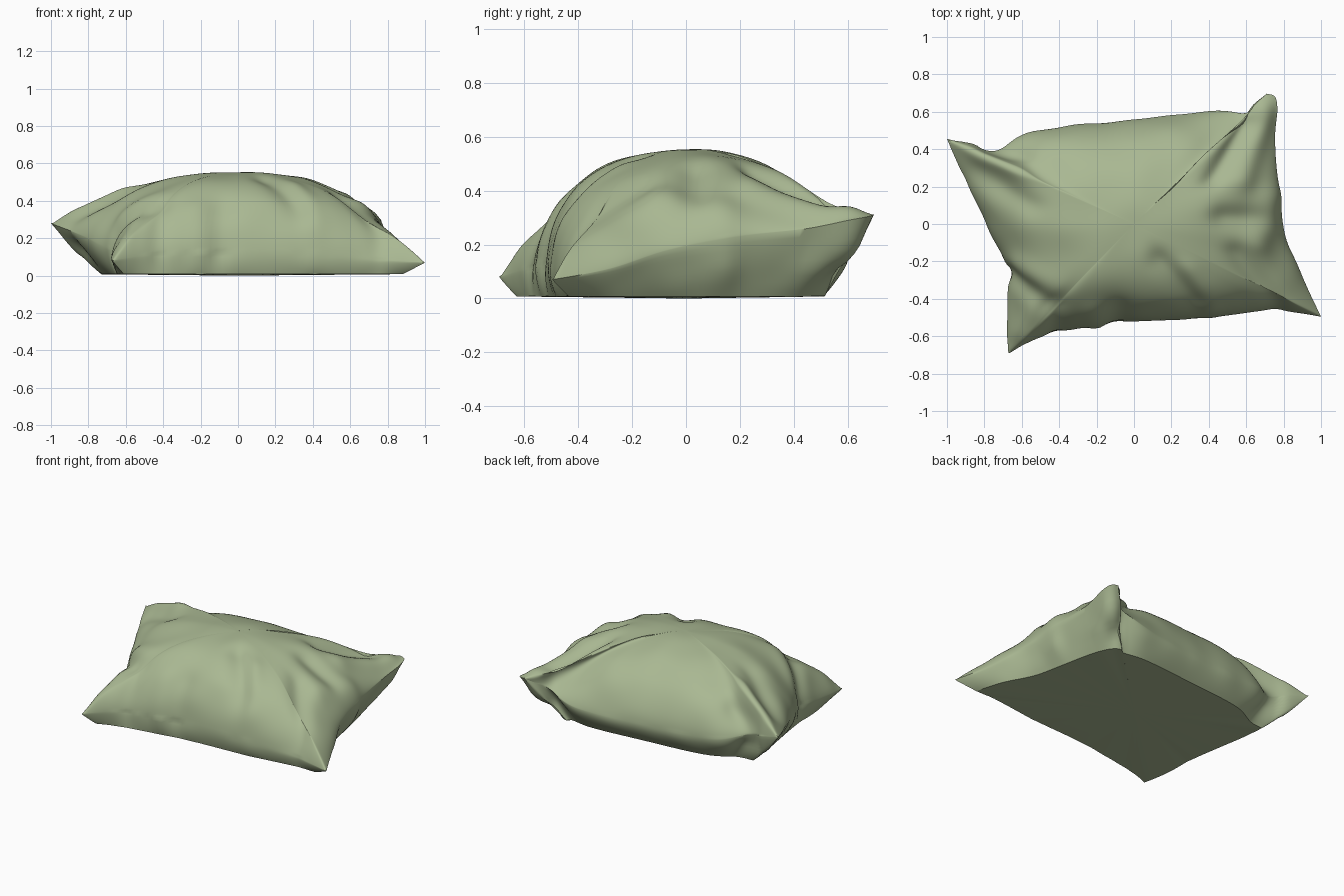
import bpy, bmesh, math
from mathutils import Vector, noise

default = bpy.data.objects.get("Cube")
if default:
    bpy.data.objects.remove(default)

fabric = bpy.data.materials.new("sage_fabric")
fabric.use_nodes = True
colour = (0.40, 0.48, 0.29, 1)
fabric.diffuse_color = colour
fabric.node_tree.nodes["Principled BSDF"].inputs["Base Color"].default_value = colour

# Seam knots: x, y, height, footprint scale, dome exponent (high is pointed, low is round)
front_left = (-.67, -.69, .08, .91, .95)
front_right = (1, -.495, .07, .88, .95)
back_right = (.71, .695, .31, .74, 1.6)
back_left = (-1, .455, .28, .73, .95)
sides = [
    [front_left, (-.48, -.6, .1, .97, .6), (-.05, -.525, .1, .97, .48),
     (.4, -.5, .1, .96, .5), (.74, -.465, .08, .95, .65), front_right],
    [front_right, (.9, -.28, .11, .92, .8), (.81, -.06, .18, .9, .7),
     (.77, .2, .23, .88, .7), (.75, .46, .26, .84, 1), (.76, .66, .3, .75, 1.5), back_right],
    [back_right, (.61, .6, .24, .82, 1.2), (.4, .6, .16, .85, .7),
     (0, .555, .14, .87, .56), (-.5, .5, .15, .87, .56), (-.76, .41, .21, .84, .75), back_left],
    [back_left, (-.9, .23, .24, .8, .8), (-.79, .0, .19, .87, .62),
     (-.69, -.22, .13, .95, .55), (-.675, -.48, .1, .95, .7), front_left],
]
STEPS, DOME, WALL, TOP = 14, 44, 9, .55


def smooth_side(points):
    """Curve through the knots, keeping the pillow corners sharp."""
    knots = [Vector(p) for p in points]
    padded = [knots[0]] + knots + [knots[-1]]
    samples = []
    for a, b, c, d in zip(padded, padded[1:], padded[2:], padded[3:]):
        for i in range(STEPS):
            u = i / STEPS
            samples.append(b + (c - a) * (u / 2)
                           + (2 * a - 5 * b + 4 * c - d) * (u * u / 2)
                           + (3 * b - a - 3 * c + d) * (u ** 3 / 2))
    return samples


# Folds: start, end, width, depth (negative is a valley)
folds = [
    ((.42, .24), (.6, .53), .045, -.035), ((.58, .24), (.7, .6), .06, .03),
    ((.48, .04), (.66, .03), .06, -.035), ((.66, -.1), (.72, .14), .06, .02),
    ((-.92, .42), (-.6, .27), .045, .02), ((-.8, .4), (-.6, .37), .04, -.025),
    ((-.85, .28), (-.55, .1), .06, -.02), ((-.67, -.26), (-.48, -.42), .04, -.035),
    ((-.62, -.22), (-.42, -.34), .05, .015), ((-.6, -.58), (-.52, -.42), .05, .015),
    ((-.42, -.6), (-.4, -.45), .05, -.025), ((-.2, -.56), (-.22, -.48), .05, .018),
    ((-.1, -.55), (-.08, -.46), .05, -.02), ((.14, -.2), (.33, -.42), .06, -.03),
    ((.3, -.24), (.4, -.45), .05, .015), ((.56, -.16), (.76, -.42), .055, -.03),
]


def fold_offset(p):
    """Sum of the cloth folds and a faint unevenness at a point."""
    spot, total = Vector((p.x, p.y)), 0
    for start, end, width, depth in folds:
        a, b = Vector(start), Vector(end)
        t = max(0, min(1, (spot - a).dot(b - a) / (b - a).length_squared))
        gap = (spot - a.lerp(b, t)).length
        total += depth * math.exp(-(gap / width) ** 2)
    return total + .012 * noise.noise(p * 5)


seam = [p for side in sides for p in smooth_side(side)]
bm = bmesh.new()
rings = []

# Wall from the flat footprint up to the seam
for i in range(WALL):
    u = i / WALL
    ring = []
    for x, y, z, foot, q in seam:
        r = foot + (1 - foot) * (1 - (1 - u) ** (1 / min(q, 1)))
        ring.append(bm.verts.new((x * r, y * r, .008 + (z - .008) * u)))
    rings.append(ring)

# Stuffed dome from the seam to the crown, turning from the outline to an ellipse
for i in range(DOME):
    t = math.cos(math.pi / 2 * i / DOME)
    ring = []
    for x, y, z, foot, q in seam:
        oval = 1 / math.hypot(x / .83, y / .55)
        r = t * (oval + (1 - oval) * t)
        rise = (1 - t ** 2.4) ** (.65 + (q - .65) * min(1, t / .8))
        height = TOP + (z - TOP) * (1 - rise)
        ring.append(bm.verts.new((x * r, y * r, height)))
    rings.append(ring)

for low, high in zip(rings, rings[1:]):
    for j in range(len(seam)):
        k = (j + 1) % len(seam)
        bm.faces.new((low[j], low[k], high[k], high[j]))
crown = bm.verts.new((0, 0, TOP))
base = bm.verts.new((0, 0, 0))
for j in range(len(seam)):
    k = (j + 1) % len(seam)
    bm.faces.new((rings[-1][j], rings[-1][k], crown))
    bm.faces.new((rings[0][k], rings[0][j], base))
    bm.edges.get((rings[0][j], rings[0][k])).smooth = False

# Press the folds in along the normals, fading out at the ground and tips
bm.normal_update()
moves = []
for v in bm.verts:
    fade = min(1, v.co.z / .12) * min(1, max(0, 1.1 - v.co.xy.length) / .2)
    moves.append((v, v.normal * fold_offset(v.co) * fade))
for v, move in moves:
    v.co += move
    v.co.z = max(0, v.co.z)

# Relax the cloth above the seam
cloth = [v for ring in rings[WALL + 2:] for v in ring] + [crown]
for _ in range(6):
    bmesh.ops.smooth_vert(bm, verts=cloth, factor=.5,
                          use_axis_x=True, use_axis_y=True, use_axis_z=True)

mesh = bpy.data.meshes.new("pillow")
bm.to_mesh(mesh)
bm.free()
mesh.materials.append(fabric)
pillow = bpy.data.objects.new("pillow", mesh)
bpy.context.collection.objects.link(pillow)
bpy.context.view_layer.objects.active = pillow
pillow.select_set(True)
bpy.ops.object.shade_smooth_by_angle(angle=math.radians(50))
